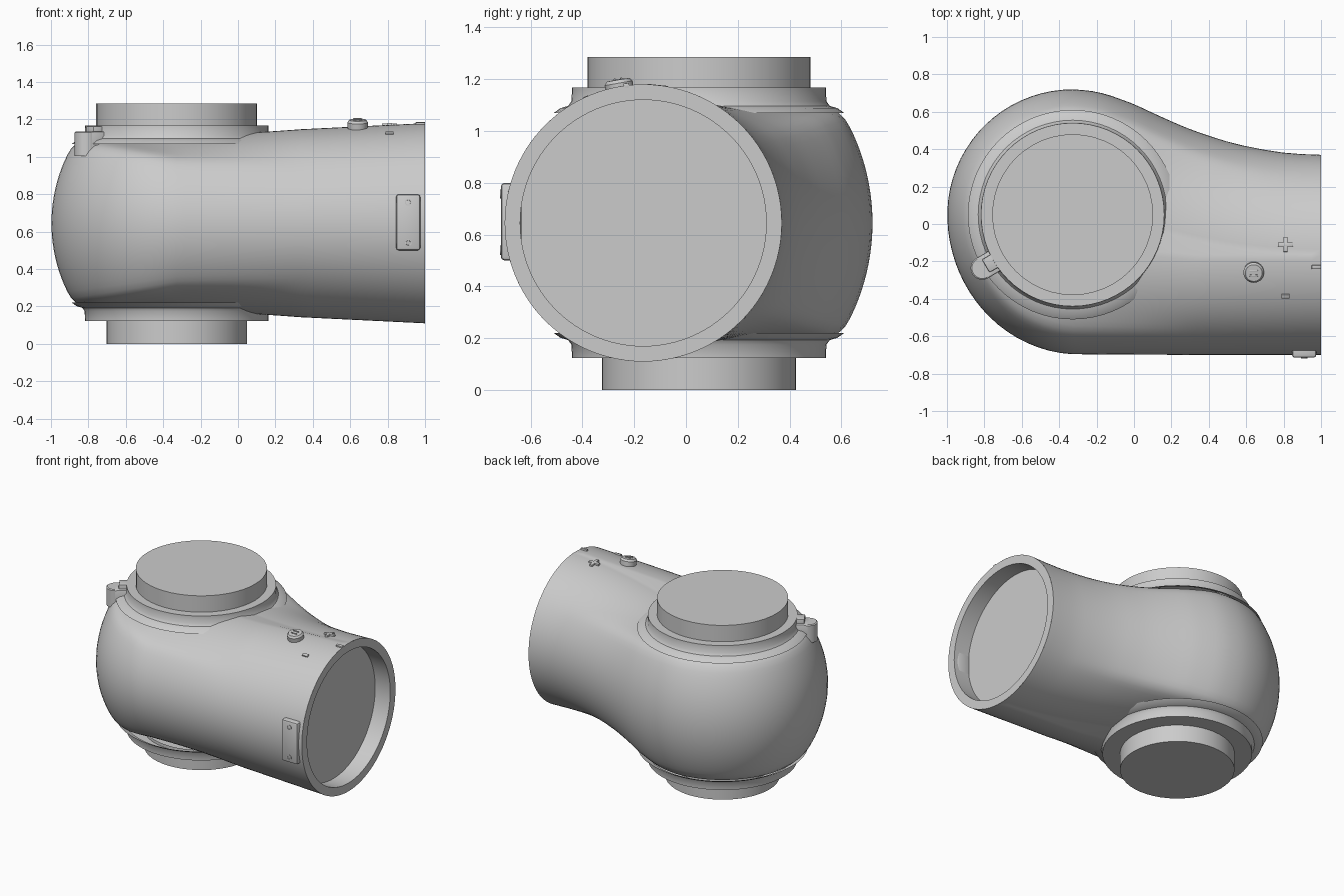
import bpy, bmesh
from math import sin, cos, pi, sqrt, radians, atan2
from mathutils import Matrix, Vector

if "Cube" in bpy.data.objects:
    bpy.data.objects.remove(bpy.data.objects["Cube"])

CX, CY, CZ = -0.328, 0.05, 0.645      # centre of the bulb
TY, TR = -0.165, 0.535                # tube axis and radius


def finish(name, bm, angle=35):
    bmesh.ops.remove_doubles(bm, verts=bm.verts, dist=0.0005)
    bmesh.ops.recalc_face_normals(bm, faces=bm.faces)
    me = bpy.data.meshes.new(name)
    bm.to_mesh(me)
    bm.free()
    ob = bpy.data.objects.new(name, me)
    bpy.context.collection.objects.link(ob)
    bpy.ops.object.select_all(action='DESELECT')
    ob.select_set(True)
    bpy.context.view_layer.objects.active = ob
    bpy.ops.object.shade_smooth_by_angle(angle=radians(angle))
    return ob


def lathe(name, profile, loc, rot=Matrix(), n=64):
    bm = bmesh.new()
    vs = [bm.verts.new((r, 0, z)) for r, z in profile]
    es = [bm.edges.new(p) for p in zip(vs, vs[1:])]
    bmesh.ops.spin(bm, geom=vs + es, cent=(0, 0, 0), axis=(0, 0, 1),
                   angle=2 * pi, steps=n, use_merge=True)
    bm.transform(Matrix.Translation(loc) @ rot)
    return finish(name, bm)


def block(name, size, loc, rot=Matrix(), bevel=0.008):
    bm = bmesh.new()
    bmesh.ops.create_cube(bm, size=1)
    bm.transform(Matrix.Diagonal((*size, 1)))
    bmesh.ops.bevel(bm, geom=bm.edges[:], offset=bevel, segments=2,
                    affect='EDGES', profile=0.5)
    bm.transform(Matrix.Translation(loc) @ rot)
    return finish(name, bm)


def barrel(p):
    # bulging side wall softly limited by a flat top and bottom
    c, s = cos(p), abs(sin(p)) + 1e-6
    side = -0.16 * c + sqrt(0.0256 * c * c + 0.6633)
    r = (side ** -24 + (0.445 / s) ** -24) ** (-1 / 24)
    return r * c, r * sin(p)


def interp(x, pts):
    for (a, u), (b, v) in zip(pts, pts[1:]):
        if x <= b:
            return u + (v - u) * (x - a) / (b - a)
    return pts[-1][1]


# Main housing: one half-profile swept in a U around the bulb and along the tube
PHI = [radians(-90 + 180 * i / 56) for i in range(57)]
NECK = [(CX, 0), (-0.24, 0.018), (-0.15, 0.07), (0, 0.225), (0.1, 0.36), (0.2, 0.49),
        (0.3, 0.61), (0.4, 0.71), (0.5, 0.80), (0.6, 0.87), (0.7, 0.925),
        (0.8, 0.968), (0.9, 0.99), (1, 1)]
XS = [CX + (1 - CX) * i / 26 for i in range(27)]


def tube_col(x, side):
    t = (x - CX) / (1 - CX)
    h = 0.47 + 0.065 * t
    k = interp(x, NECK) if side > 0 else 0.7 + 0.3 * min(1, t * 2)
    scale = 1 if side > 0 else 1.1
    col = []
    for p in PHI:
        r, z = barrel(p)
        y0, y1 = CY + side * r * scale, TY + side * TR * cos(p)
        col.append((x, y0 + (y1 - y0) * k, CZ + z + (h * sin(p) - z) * k))
    return col


def bulb_col(deg):
    f = max(0, (deg - 180) / 90) ** 2
    k, a, col = 0.7 * f, radians(deg), []
    for p in PHI:
        r, z = barrel(p)
        r *= 1 + 0.1 * f
        r += (0.215 + TR * cos(p) - r) * k
        z += (0.47 * sin(p) - z) * k
        col.append((CX + r * cos(a), CY + r * sin(a), CZ + z))
    return col


cols = [tube_col(x, 1) for x in reversed(XS)]
cols += [bulb_col(90 + 180 * i / 37) for i in range(1, 37)]
cols += [tube_col(x, -1) for x in XS]
bm = bmesh.new()
g = [[bm.verts.new(c) for c in col] for col in cols]
n = len(g)
for a, b in zip(g, g[1:]):
    for i in range(len(PHI) - 1):
        bm.faces.new((a[i], b[i], b[i + 1], a[i + 1]))
for i in range(n // 2 - 1):
    for e in (0, -1):
        bm.faces.new((g[i][e], g[i + 1][e], g[n - 2 - i][e], g[n - 1 - i][e]))
finish("housing", bm, 40)

# Recessed open end of the tube
lathe("end_socket", [(TR, 0), (0.475, 0), (0.475, -0.12), (0, -0.12)],
      (1, TY, CZ), Matrix.Rotation(pi / 2, 4, 'Y'), 96)

# Collars and end discs, above and below
for name, sgn, r, top in (("top", 1, 0.43, 0.64), ("bottom", -1, 0.375, 0.645)):
    lathe(name + "_collar", [(0.56, sgn * 0.425), (0.535, sgn * 0.443),
                             (0.505, sgn * 0.452), (0.492, sgn * 0.47),
                             (0.49, sgn * 0.522), (0, sgn * 0.522)], (CX, CY, CZ))
    lathe(name + "_disc", [(r, sgn * 0.5), (r, sgn * top), (0, sgn * top)],
          (CX, CY, CZ), n=48)

# Alignment tab beside the top collar
ang = atan2(-0.29, -0.49)
d = Vector((cos(ang), sin(ang), 0))
rz = Matrix.Rotation(ang, 4, 'Z')
base = Vector((CX, CY, 0))
lathe("tab_tip", [(0.062, -0.13), (0.062, -0.005), (0.055, 0), (0, 0)],
      base + d * 0.562 + Vector((0, 0, 1.135)), n=32)
block("tab_bridge", (0.13, 0.124, 0.13), base + d * 0.505 + Vector((0, 0, 1.07)), rz)
block("tab_key", (0.08, 0.08, 0.06), base + d * 0.50 + Vector((0, 0, 1.135)), rz, 0.005)

# Small side plate with two screws
block("side_plate", (0.13, 0.08, 0.30), (0.91, -0.675, 0.65), bevel=0.015)
for z in (0.54, 0.757):
    lathe("plate_screw", [(0.018, 0), (0.018, 0.003), (0.013, 0.003), (0.012, 0), (0, 0)],
          (0.91, -0.715, z), Matrix.Rotation(pi / 2, 4, 'X'), 24)


def on_tube(x, y, lift=0.0):
    # position and tilt on the upper surface of the tube
    t = (x - CX) / (1 - CX)
    h, u = 0.47 + 0.065 * t, (y - TY) / TR
    z = CZ + h * sqrt(1 - u * u)
    tilt = Matrix.Rotation(-atan2(u, sqrt(1 - u * u)), 4, 'X')
    return Vector((x, y, z)) + tilt.to_3x3() @ Vector((0, 0, lift)), tilt


# Round button with two bars
loc, tilt = on_tube(0.64, -0.255)
lathe("button", [(0.052, -0.03), (0.055, 0.03), (0.045, 0.043), (0, 0.045)], loc, tilt, 40)
for dy in (-0.013, 0.013):
    block("button_bar", (0.045, 0.008, 0.008),
          loc + tilt.to_3x3() @ Vector((0, dy, 0.046)), tilt, 0.002)

# Raised marks near the end
for name, x, y, sx, sy in (("plus_mark", 0.81, -0.11, 0.08, 0.022),
                           ("plus_mark", 0.81, -0.11, 0.022, 0.08),
                           ("minus_mark", 0.81, -0.385, 0.045, 0.022),
                           ("edge_mark", 0.975, -0.23, 0.05, 0.022)):
    loc, tilt = on_tube(x, y)
    block(name, (sx, sy, 0.02), loc, tilt, 0.003)
